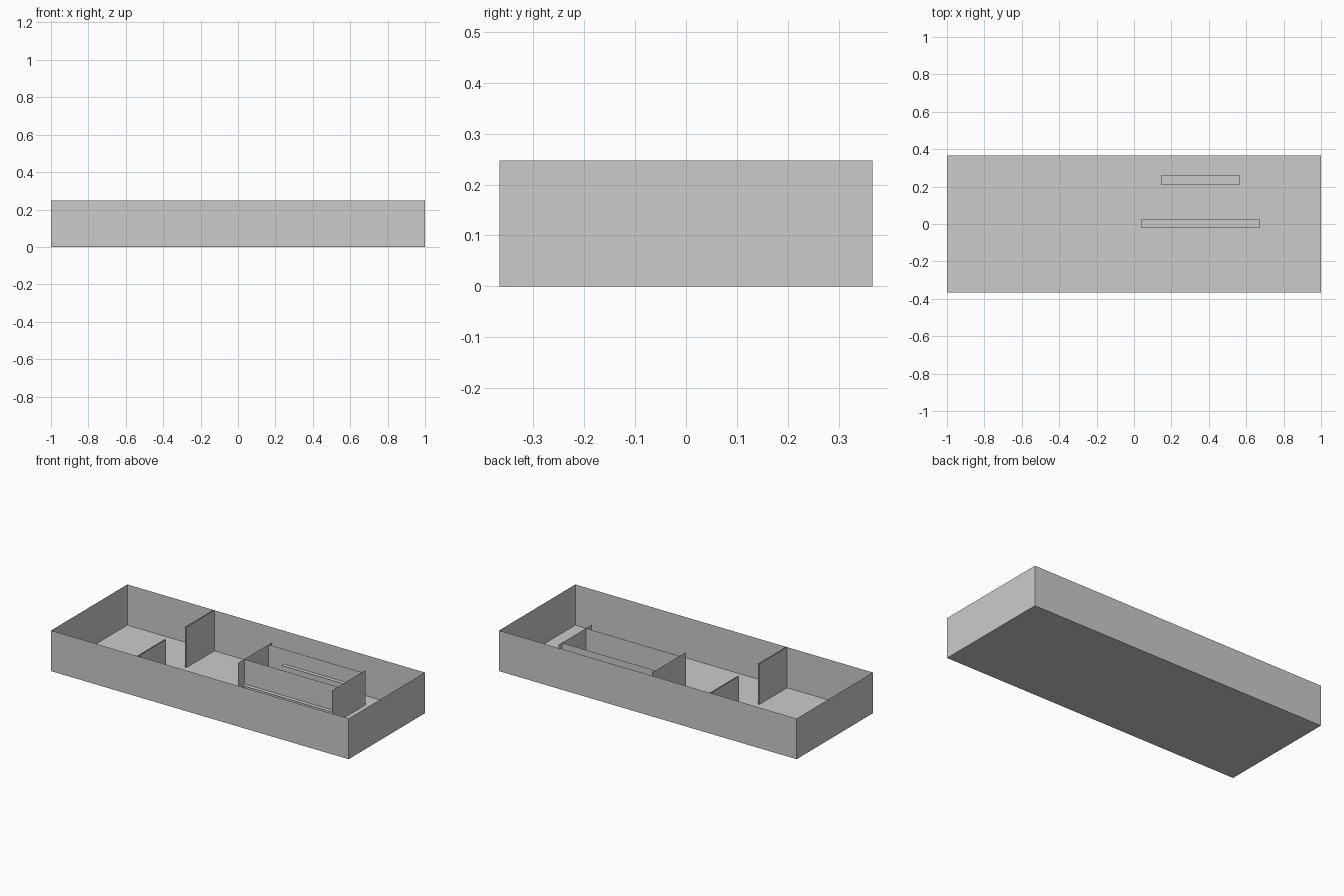
import bpy

if "Cube" in bpy.data.objects:
    bpy.data.objects.remove(bpy.data.objects["Cube"])

L, W, H = 1.0, 0.366, 0.247      # half length, half width, wall height


def sheet(name, quads):
    """Paper-thin part made from a few quads."""
    verts, faces = [], []
    for q in quads:
        faces.append(tuple(range(len(verts), len(verts) + 4)))
        verts += q
    mesh = bpy.data.meshes.new(name)
    mesh.from_pydata(verts, [], faces)
    obj = bpy.data.objects.new(name, mesh)
    bpy.context.collection.objects.link(obj)
    return obj


def wall(x0, y0, x1, y1, h):
    return [(x0, y0, 0), (x1, y1, 0), (x1, y1, h), (x0, y0, h)]


def flat(x0, x1, y0, y1, z):
    return [(x0, y0, z), (x1, y0, z), (x1, y1, z), (x0, y1, z)]


# Floor
sheet("floor", [flat(-L, L, -W, W, 0)])

# Outer walls, front and back each split where the partition meets them
PX0, PX1 = -0.423, -0.415
sheet("left_wall", [wall(-L, W, -L, -W, H)])
sheet("right_wall", [wall(L, -W, L, W, H)])
for name, s in (("front", -1), ("back", 1)):
    cuts = [-L, PX0, PX1, L]
    spans = list(zip(cuts, cuts[1:]))
    sheet(name + "_wall", [wall(a, s * W, b, s * W, H) if s < 0
                           else wall(b, s * W, a, s * W, H) for a, b in spans])
    # Double-skinned partition stub leaving a central opening
    sheet(name + "_partition", [wall(x, s * W, x, s * 0.096, H) for x in (PX0, PX1)])

# Inner booth: two end panels and two long panels between them
BX0, BX1, BH = 0.04, 0.67, 0.21
for name, x in (("left", BX0), ("right", BX1)):
    sheet("booth_%s_panel" % name, [wall(x, -0.055, x, 0.268, BH)])
for name, y in (("front", 0.003), ("back", 0.235)):
    sheet("booth_%s_panel" % name, [wall(BX0, y, BX1, y, BH)])

# Narrow shelves passing through the long panels
sheet("front_shelf", [flat(BX0, BX1, -0.022, 0.003, 0.06), flat(BX0, BX1, 0.003, 0.028, 0.06)])
sheet("back_shelf", [flat(0.145, 0.565, 0.21, 0.235, 0.12), flat(0.145, 0.565, 0.235, 0.26, 0.12)])
